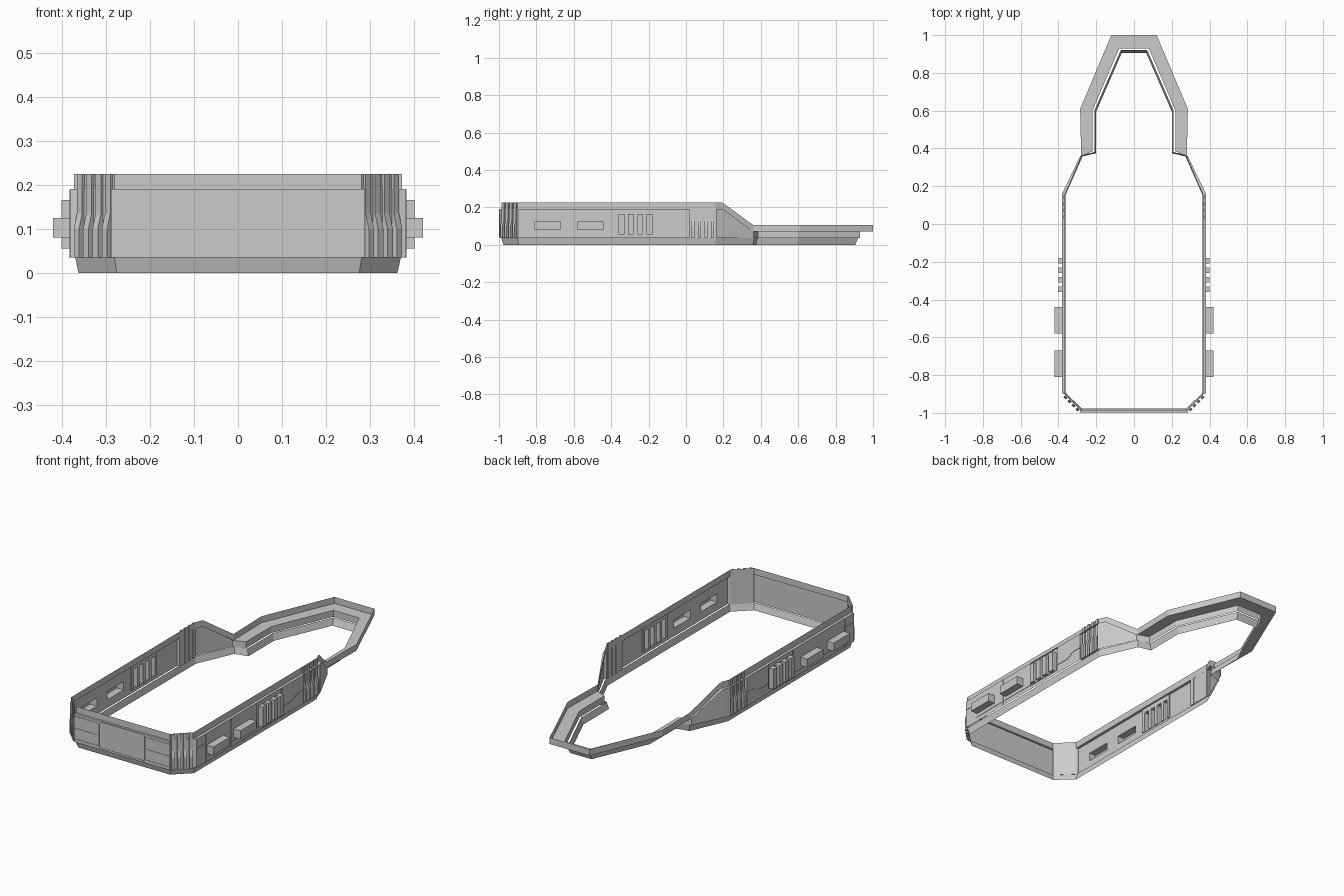
import bpy, bmesh
from mathutils import Vector

if "Cube" in bpy.data.objects:
    bpy.data.objects.remove(bpy.data.objects["Cube"])


def make(name, verts, faces):
    me = bpy.data.meshes.new(name)
    me.from_pydata([tuple(v) for v in verts], [], faces)
    bm = bmesh.new()
    bm.from_mesh(me)
    bmesh.ops.remove_doubles(bm, verts=bm.verts, dist=1e-5)
    bmesh.ops.recalc_face_normals(bm, faces=bm.faces)
    bm.to_mesh(me)
    bm.free()
    ob = bpy.data.objects.new(name, me)
    bpy.context.collection.objects.link(ob)
    ob.modifiers.new("Mirror", 'MIRROR')          # left half mirrors right half
    return ob


def ribbon(name, a, b, skip=()):
    n = len(a)
    faces = [(i, i + 1, n + i + 1, n + i) for i in range(n - 1) if i not in skip]
    return make(name, a + b, faces)


def row(xy, z):
    zs = z if isinstance(z, list) else [z] * len(xy)
    return [(x, y, h) for (x, y), h in zip(xy, zs)]


# Plan outlines of the right half, front centre to rear centre
rim = [(0, -.985), (.28, -.985), (.28, -.985), (.365, -.9), (.365, -.9), (.365, .155),
       (.348, .195), (.278, .36), (.28, .37), (.285, .61), (.12, 1), (0, 1)]
wall = [(0, -.997), (.288, -.997), (.281, -.986), (.366, -.901), (.38, -.898), (.38, .16),
        (.362, .2), (.285, .36), (.22, .385), (.22, .6), (.078, .93), (0, .93)]
skirt_top = [(0, -.988), (.281, -.988), (.37, -.9), (.37, .16), (.278, .365),
             (.21, .38), (.21, .6), (.07, .92), (0, .92)]
skirt_low = [(0, -.977), (.275, -.977), (.362, -.895), (.362, .155), (.272, .358),
             (.2, .375), (.2, .595), (.065, .905), (0, .905)]

low = [.19] * 7 + [.07] * 5
high = [.225] * 7 + [.105] * 5
ribbon("top_rim", row(rim, low), row(rim, high))
ribbon("ledge_and_rear_deck", row(wall, low), row(rim, low))
ribbon("main_wall", row(wall, .035), row(wall, low), skip=(4,))
ribbon("lower_skirt", row(skirt_low, 0), row(skirt_top, .037))

# Long side wall: stepped grid with pushed-out boxes, vents and recesses
ys = [-.898, -.81, -.67, -.58, -.44, -.38, -.36, -.33, -.31, -.28, -.26, -.23,
      -.21, -.18, -.165, .02, .16]
zs = [.035, .055, .08, .125, .165, .19]


def depth(i, j):
    if not (0 <= i < len(ys) - 1 and 0 <= j < len(zs) - 1):
        return 0
    if i in (1, 3) and j == 2:
        return .04                                # big side boxes
    if i in (6, 8, 10, 12) and 1 <= j <= 3:
        return .021                               # vent bars
    if 5 <= i <= 13 and j >= 1:
        return -.006                              # recess around vents
    if i == 15:
        return -.014                              # recess behind shoulder ribs
    return 0


verts, faces = [], []


def quad(*pts):
    k = len(verts)
    verts.extend(pts)
    faces.append((k, k + 1, k + 2, k + 3))


X = .38
for i in range(len(ys) - 1):
    for j in range(len(zs) - 1):
        y0, y1, z0, z1 = ys[i], ys[i + 1], zs[j], zs[j + 1]
        d = X + depth(i, j)
        quad((d, y0, z0), (d, y1, z0), (d, y1, z1), (d, y0, z1))
        sides = [((i - 1, j), (y0, z0), (y0, z1)), ((i, j - 1), (y0, z0), (y1, z0))]
        if i == len(ys) - 2:
            sides.append(((i + 1, j), (y1, z0), (y1, z1)))
        if j == len(zs) - 2:
            sides.append(((i, j + 1), (y0, z1), (y1, z1)))
        for nb, p, q in sides:
            e = X + depth(*nb)
            if abs(e - d) > 1e-6:
                quad((d, *p), (d, *q), (e, *q), (e, *p))
make("side_wall", verts, faces)


# Bent vertical ribs on front corners and rear shoulders
def rib(name, base, out, width):
    out = Vector((*out, 0)).normalized()
    tan = Vector((-out.y, out.x, 0)) * width / 2
    prof = [(-.002, .035), (.016, .035), (.016, .1), (.006, .135), (.006, .225), (-.002, .225)]
    vs = [Vector((*base, z)) + out * o + tan * s for s in (-1, 1) for o, z in prof]
    n = len(prof)
    fs = [tuple(range(n)), tuple(range(n, 2 * n))]
    fs += [(i, (i + 1) % n, n + (i + 1) % n, n + i) for i in range(n)]
    make(name, vs, fs)


for k in range(4):
    t = (k + .5) / 4
    rib("front_corner_rib", (.281 + .085 * t, -.986 + .085 * t), (1, -1), .017)
    rib("shoulder_rib", (.366, .037 + .035 * k), (1, 0), .018)


# Thin panel seams
def seam(name, pts, place, closed=False):
    vs, fs = [], []
    pts = [Vector(p) for p in pts]
    for a, b in zip(pts, pts[1:] + (pts[:1] if closed else [])):
        d = (b - a).normalized()
        s = Vector((-d.y, d.x)) * .0015
        k = len(vs)
        for h in (0, .002):
            vs += [place(p, h) for p in (a - s, b - s, b + s, a + s)]
        fs += [tuple(k + q for q in f) for f in
               [(4, 5, 6, 7), (0, 1, 5, 4), (1, 2, 6, 5), (2, 3, 7, 6), (3, 0, 4, 7)]]
    make(name, vs, fs)


def on_front(p, h):
    return (p.x, -.997 - h, p.y)


def on_side(p, h):
    return (.38 + h, p.x, p.y)


seam("front_panel_seam", [(0, .045), (.13, .045), (.137, .053), (.137, .178),
                          (.13, .185), (0, .185)], on_front)
for z in (.052, .11, .175):
    seam("front_line_seam", [(.137, z), (.287, z)], on_front)
seam("side_panel_seam", [(-.82, .036), (-.82, .189)], on_side)
seam("side_panel_seam", [(-.6, .036), (-.6, .189)], on_side)
seam("side_edge_seam", [(-.895, .14), (-.82, .14)], on_side)
seam("side_edge_seam", [(-.82, .06), (-.38, .06)], on_side)
seam("side_step_seam", [(-.165, .085), (-.08, .085), (-.04, .108), (.018, .108)], on_side)
